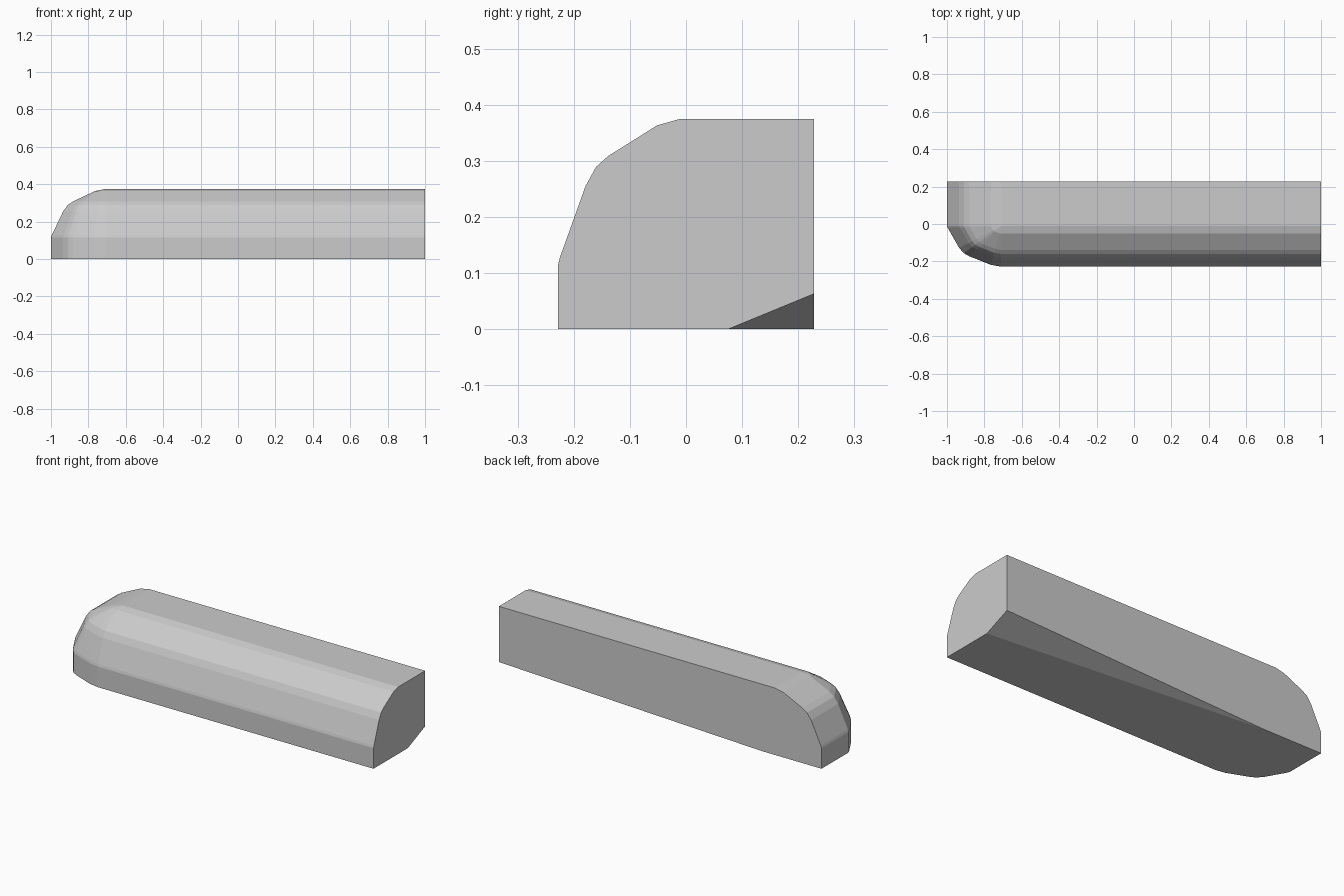
import bpy, bmesh
from itertools import product
from mathutils import Vector

if "Cube" in bpy.data.objects:
    bpy.data.objects.remove(bpy.data.objects["Cube"])

# Bar limits, and the centre and radii of its one rounded corner
FAR = (1.0, 0.228, 0.0)
CENTRE = (-0.71, -0.01, 0.115)
RADII = (-0.29, -0.218, 0.26)
# Faceted quarter-round used for all three rounded edges
ROUND = [(1, 0), (0.985, 0.05), (0.775, 0.54), (0.69, 0.67),
         (0.59, 0.745), (0.19, 0.955), (0, 1)]

bm = bmesh.new()

# Sweep the rounded corner out to the far sides, then wrap it
points = set()
for (r, h), (u, v) in product(ROUND, ROUND):
    p = [c + s * k for c, s, k in zip(CENTRE, RADII, (r * u, r * v, h))]
    for far in product((False, True), repeat=3):
        points.add(tuple(round(FAR[i] if far[i] else p[i], 5) for i in range(3)))
verts = [bm.verts.new(p) for p in sorted(points)]
hull = bmesh.ops.convex_hull(bm, input=verts)
junk = {g for g in hull["geom_interior"] + hull["geom_unused"]
        if isinstance(g, bmesh.types.BMVert)}
bmesh.ops.delete(bm, geom=list(junk), context='VERTS')

# Slanted cut along the lower back edge, tapering away towards the rounded end
a, b, c = Vector((1, 0.075, 0)), Vector((1, 0.228, 0.063)), Vector((-0.63, 0.228, 0))
normal = (b - a).cross(c - a).normalized()
if normal.z > 0:
    normal.negate()
cut = bmesh.ops.bisect_plane(bm, geom=bm.verts[:] + bm.edges[:] + bm.faces[:],
                             plane_co=a, plane_no=normal, clear_outer=True)
bmesh.ops.holes_fill(bm, edges=[e for e in bm.edges if e.is_boundary])

# Merge coplanar triangles into clean flat faces
bmesh.ops.dissolve_limit(bm, angle_limit=0.01, verts=bm.verts[:], edges=bm.edges[:])
bmesh.ops.recalc_face_normals(bm, faces=bm.faces[:])

mesh = bpy.data.meshes.new("rounded_bar")
bm.to_mesh(mesh)
bm.free()
bpy.context.collection.objects.link(bpy.data.objects.new("rounded_bar", mesh))
